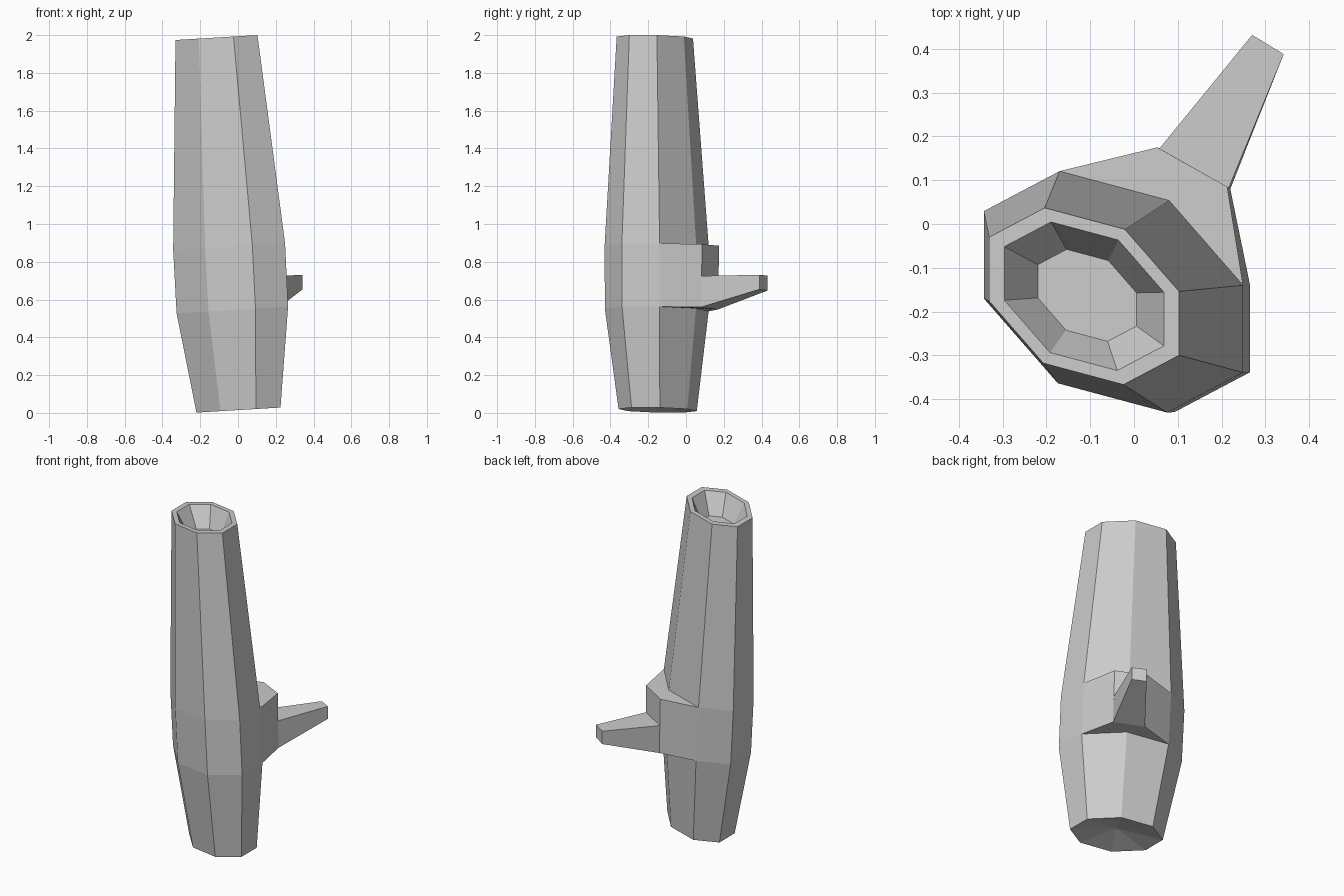
import bpy, bmesh

if "Cube" in bpy.data.objects:
    bpy.data.objects.remove(bpy.data.objects["Cube"])

# Half of the point-symmetric eight-sided cross-section, from the back going clockwise
HALF = [(-.09, .202), (.093, .153), (.217, .011), (.217, -.135)]
SECTION = HALF + [(-x, -y) for x, y in HALF]
TILT = 0.06


def ring(scale, cx, cy, cz):
    return [(cx + x * scale, cy + y * scale, cz + x * scale * TILT) for x, y in SECTION]


def finish(name, bm):
    bmesh.ops.remove_doubles(bm, verts=bm.verts, dist=1e-5)
    bmesh.ops.recalc_face_normals(bm, faces=bm.faces)
    mesh = bpy.data.meshes.new(name)
    bm.to_mesh(mesh)
    bm.free()
    obj = bpy.data.objects.new(name, mesh)
    bpy.context.collection.objects.link(obj)
    return obj


def loft(bm, loops, skip=()):
    """Join successive loops with quads; skip holds (level, side) pairs left open."""
    rows = [[bm.verts.new(p) for p in loop] for loop in loops]
    for k in range(len(rows) - 1):
        n = len(rows[k])
        for i in range(n):
            if (k, i) not in skip:
                j = (i + 1) % n
                bm.faces.new((rows[k][i], rows[k + 1][i], rows[k + 1][j], rows[k][j]))
    return rows


# Body: tapered leaning tube, with rim and recessed cup at the top
low = ring(1.36, -.03, -.155, .545)
high = ring(1.365, -.047, -.155, .88)
rings = [
    ring(1.025, .0025, -.15, .015),
    low,
    high,
    ring(1.0, -.114, -.165, 1.987),
    ring(.84, -.114, -.165, 1.987),
    ring(.52, -.107, -.163, 1.867),
]
bm = bmesh.new()
rows = loft(bm, rings, skip={(1, 0), (1, 1)})
bm.faces.new(rows[-1])
# shallow hollow under the base
tip = bm.verts.new((0, -.15, .055))
for i in range(8):
    bm.faces.new((rows[0][i], rows[0][(i + 1) % 8], tip))

# Mount: block wrapping the two back right sides of the body
top_pair = [(.053, .175, .885), (.213, .085, .893)]
bot_pair = [(.063, .170, .548), (.220, .080, .560)]
lower = [low[0], *bot_pair, low[2], low[1]]
upper = [high[0], *top_pair, high[2], high[1]]
mid_pair = [(.058, .1725, .72), (.2165, .0825, .725)]
mount = loft(bm, [lower, upper], skip={(0, 1), (0, 3), (0, 4)})
for row in mount:
    bm.faces.new(row)
bm.faces.new([bm.verts.new(p) for p in (*mid_pair, top_pair[1], top_pair[0])])
finish("body_with_mount", bm)

# Handle: tapered arm growing from the lower part of the mount
bm = bmesh.new()
base = [bot_pair[0], bot_pair[1], mid_pair[1], mid_pair[0]]
end = [(.27, .432, .648), (.342, .388, .654), (.342, .388, .731), (.27, .432, .727)]
arm = loft(bm, [base, end])
for row in arm:
    bm.faces.new(row)
finish("handle", bm)
